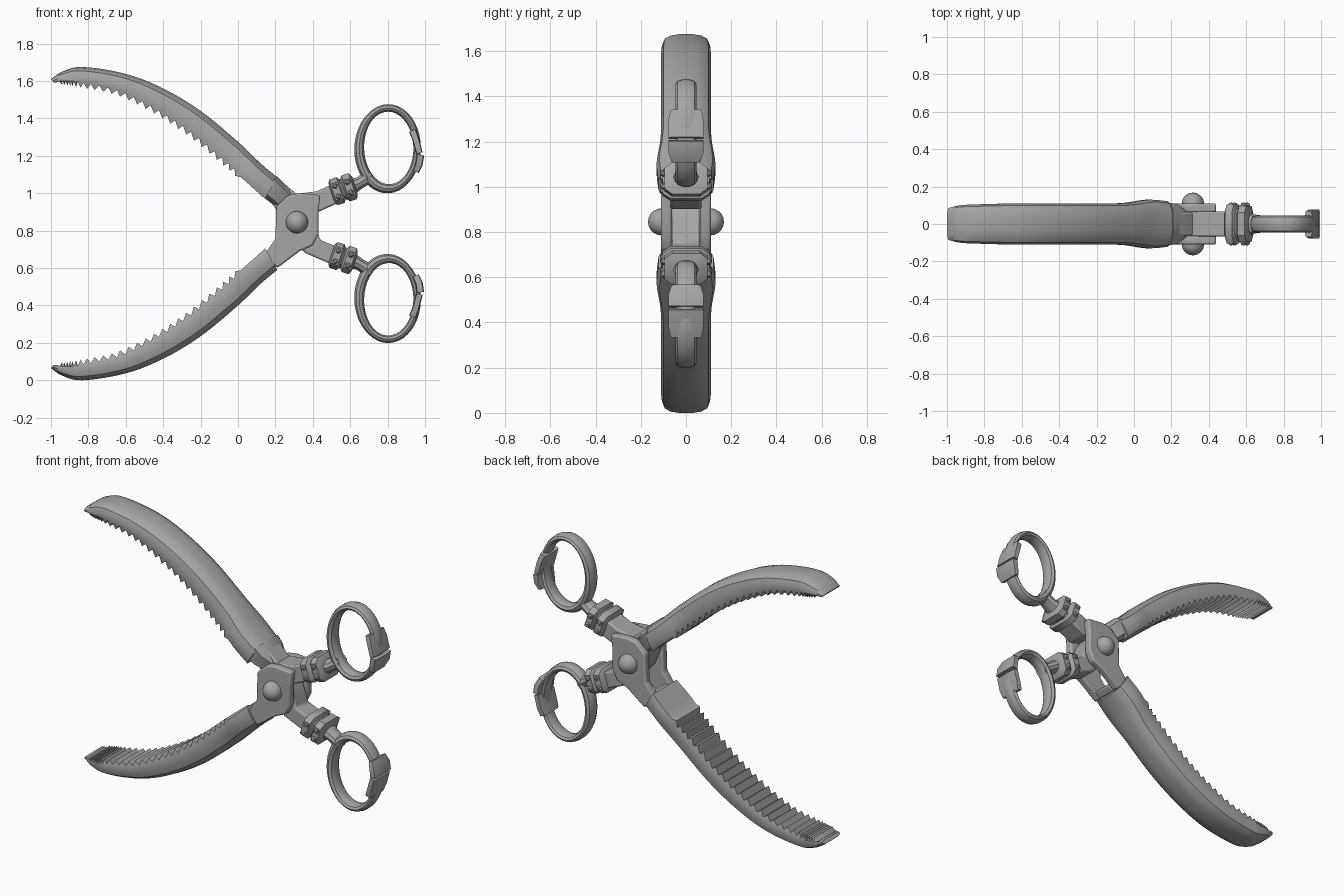
import bpy, bmesh, math
from mathutils import Vector

cube = bpy.data.objects.get("Cube")
if cube:
    bpy.data.objects.remove(cube, do_unlink=True)

HEIGHT = 1.675
parts = []

steel = bpy.data.materials.new("grey steel")
steel.use_nodes = True
GREY = (0.38, 0.38, 0.385, 1)
steel.diffuse_color = GREY
bsdf = next(n for n in steel.node_tree.nodes if n.type == 'BSDF_PRINCIPLED')
bsdf.inputs["Base Color"].default_value = GREY


def finish(name, bm, flip=False, bevel=0):
    """Turn a bmesh into a named object, optionally mirrored to the lower half."""
    if flip:
        for v in bm.verts:
            v.co.z = HEIGHT - v.co.z
    bmesh.ops.recalc_face_normals(bm, faces=bm.faces[:])
    mesh = bpy.data.meshes.new(name)
    bm.to_mesh(mesh)
    bm.free()
    mesh.materials.append(steel)
    obj = bpy.data.objects.new(name, mesh)
    bpy.context.collection.objects.link(obj)
    if bevel:
        mod = obj.modifiers.new("soft edges", 'BEVEL')
        mod.width = bevel
        mod.segments = 2
    parts.append(obj)
    return obj


def skin(bm, rings, closed=False):
    """Join matching rings of points into a tube."""
    loops = [[bm.verts.new(p) for p in ring] for ring in rings]
    n = len(loops[0])
    for k in range(len(loops) if closed else len(loops) - 1):
        a, b = loops[k], loops[(k + 1) % len(loops)]
        for j in range(n):
            bm.faces.new((a[j], a[(j + 1) % n], b[(j + 1) % n], b[j]))
    if not closed:
        bm.faces.new(loops[0])
        bm.faces.new(loops[-1])


def sweep(name, path, closed=False, flip=False, boxy=1.0, sides=10):
    """Path entries are x, z, half thickness in plane, half depth in y."""
    rings = []
    count = len(path)
    for k, (x, z, a, b) in enumerate(path):
        p = path[(k - 1) % count if closed else max(k - 1, 0)]
        q = path[(k + 1) % count if closed else min(k + 1, count - 1)]
        t = Vector((q[0] - p[0], q[1] - p[1])).normalized()
        ring = []
        for j in range(sides):
            ang = math.tau * (j + 0.5) / sides
            c, s = math.cos(ang), math.sin(ang)
            u = a * math.copysign(abs(c) ** boxy, c)
            v = b * math.copysign(abs(s) ** boxy, s)
            ring.append((x - t.y * u, v, z + t.x * u))
        rings.append(ring)
    bm = bmesh.new()
    skin(bm, rings, closed)
    return finish(name, bm, flip)


def plate(name, outline, y0, y1, bevel=0.01):
    """Extrude an x-z outline between two depths."""
    bm = bmesh.new()
    front = bm.faces.new([bm.verts.new((x, y0, z)) for x, z in outline])
    made = bmesh.ops.extrude_face_region(bm, geom=[front])["geom"]
    for v in made:
        if isinstance(v, bmesh.types.BMVert):
            v.co.y = y1
    return finish(name, bm, bevel=bevel)


def spline(points, t):
    """Smooth curve through the points, one unit of t per point."""
    pts = [Vector(p) for p in points]
    k = min(int(t), len(pts) - 2)
    f = t - k
    b, c = pts[k], pts[k + 1]
    a = pts[k - 1] if k else b * 2 - c
    d = pts[k + 2] if k + 2 < len(pts) else c * 2 - b
    return 0.5 * (2 * b + (c - a) * f + (2 * a - 5 * b + 4 * c - d) * f * f
                  + (3 * b - a - 3 * c + d) * f ** 3)


# Curved jaws: rounded back, ridged gripping face
BACK = [(-1, 1.61), (-.94, 1.65), (-.83, 1.675), (-.6, 1.638), (-.4, 1.56),
        (-.2, 1.44), (0, 1.275), (.12, 1.16), (.21, 1.085)]
GRIP = [(-.985, 1.592), (-.92, 1.592), (-.84, 1.58), (-.65, 1.54), (-.45, 1.445),
        (-.26, 1.32), (-.08, 1.17), (.05, 1.055), (.145, .97)]
HALF_WIDTH = [(.085, 0), (.1, 0), (.105, 0), (.11, 0), (.11, 0),
              (.11, 0), (.112, 0), (.13, 0), (.122, 0)]
SECTION = [(-.94, 0), (-1, .15), (-1, .5), (-.9, .78), (-.65, .94), (-.3, 1),
           (.3, 1), (.65, .94), (.9, .78), (1, .5), (1, .15), (.94, 0)]
TEETH = 27


def jaw(name, flip):
    stations = [(0, 0), (.25, 0)]
    for k in range(TEETH):
        t = .5 + 6.1 * k / TEETH
        stations += [(t, -.013), (t + .15, .016)]
    stations += [(6.7, 0), (7, 0), (7.35, 0), (7.7, 0), (8, 0)]
    rings = []
    for t, tooth in stations:
        outer, inner = spline(BACK, t), spline(GRIP, t)
        w = spline(HALF_WIDTH, t).x
        across = (inner - outer).normalized()
        ring = []
        for y, h in SECTION:
            p = inner.lerp(outer, h)
            if h == 0:
                p = p + across * tooth
            ring.append((p.x, y * w, p.y))
        rings.append(ring)
    bm = bmesh.new()
    skin(bm, rings)
    finish(name, bm, flip)


jaw("upper_jaw", False)
jaw("lower_jaw", True)

# Box joint: two cheeks on the lower jaw hold the upper lever between them
CHEEK = [(.135, .665), (.2, .755), (.205, .93), (.27, .99), (.33, 1.0),
         (.44, .99), (.43, .9), (.43, .78), (.4, .72), (.33, .69), (.21, .6)]
for label, side in (("front", -1), ("back", 1)):
    plate(label + "_hinge_cheek", CHEEK, side * .062, side * .11)
    # Domed rivet head
    bm = bmesh.new()
    bmesh.ops.create_uvsphere(bm, u_segments=16, v_segments=10, radius=.06)
    for v in bm.verts:
        v.co = (v.co.x + .315, v.co.y + side * .108, v.co.z + .845)
    finish(label + "_rivet_head", bm)

plate("upper_lever", [(.16, .97), (.22, 1.075), (.32, .99), (.4, .87), (.44, .75),
                      (.54, .71), (.5, .62), (.36, .68), (.25, .8), (.2, .92)],
      -.063, .063)
sweep("upper_neck", [(.165, 1.04, .07, .118), (.205, 1.005, .065, .11),
                     (.265, .95, .06, .064)], boxy=.5, sides=8)
plate("lower_lever_arm", [(.3, .995), (.42, 1.01), (.53, 1.06), (.54, .95),
                          (.43, .9), (.36, .92)], -.068, .068)
plate("lower_neck_root", [(.14, .67), (.175, .7), (.25, .63), (.21, .6)], -.065, .065)

# Handles, the same on both levers
COLLAR = [(-.035, .055, .085), (-.025, .074, .108), (.015, .076, .108), (.026, .06, .085),
          (.034, .06, .08), (.045, .076, .1), (.085, .076, .1), (.097, .05, .07)]
AXIS = Vector((.95, .31)).normalized()
for label, flip in (("upper", False), ("lower", True)):
    # Double collar
    path = []
    for s, a, b in COLLAR:
        p = Vector((.533, 1.012)) + AXIS * s
        path.append((p.x, p.y, a, b))
    sweep(label + "_collar", path, flip=flip, boxy=.5, sides=8)

    # Small studs on the collar faces
    bm = bmesh.new()
    for s in (-.005, .065):
        for off in (-.03, .03):
            for side in (-1, 1):
                p = Vector((.533, 1.012)) + AXIS * s + Vector((-AXIS.y, AXIS.x)) * off
                made = bmesh.ops.create_icosphere(bm, subdivisions=1, radius=.018)
                bmesh.ops.translate(bm, verts=made["verts"],
                                    vec=(p.x, side * .099, p.y))
    finish(label + "_collar_studs", bm, flip)

    # Stem flaring into the finger ring
    sweep(label + "_stem", [(.61, 1.037, .045, .06), (.65, 1.055, .034, .05),
                            (.68, 1.075, .036, .046), (.715, 1.095, .045, .04)], flip=flip)

    # Oval finger ring
    ring = []
    for k in range(40):
        ang = math.tau * k / 40
        thick = .021 + .008 * max(0, math.cos(ang - math.radians(215)))
        ring.append((.803 + .155 * math.cos(ang), 1.24 + .216 * math.sin(ang), thick, .046))
    sweep(label + "_finger_ring", ring, closed=True, flip=flip)

    # Two wide clasp plates on the outer side of the ring
    sweep(label + "_clasp_long", [(.933, 1.335, .02, .07), (.95, 1.29, .019, .08),
                                  (.97, 1.215, .018, .08)], flip=flip, boxy=.3, sides=8)
    sweep(label + "_clasp_short", [(.975, 1.205, .021, .08), (.968, 1.155, .02, .08),
                                   (.95, 1.115, .018, .065)], flip=flip, boxy=.3, sides=8)

# Smooth shading with crisp edges
bpy.ops.object.select_all(action='DESELECT')
for obj in parts:
    obj.select_set(True)
bpy.context.view_layer.objects.active = parts[0]
bpy.ops.object.shade_smooth_by_angle(angle=math.radians(35))
